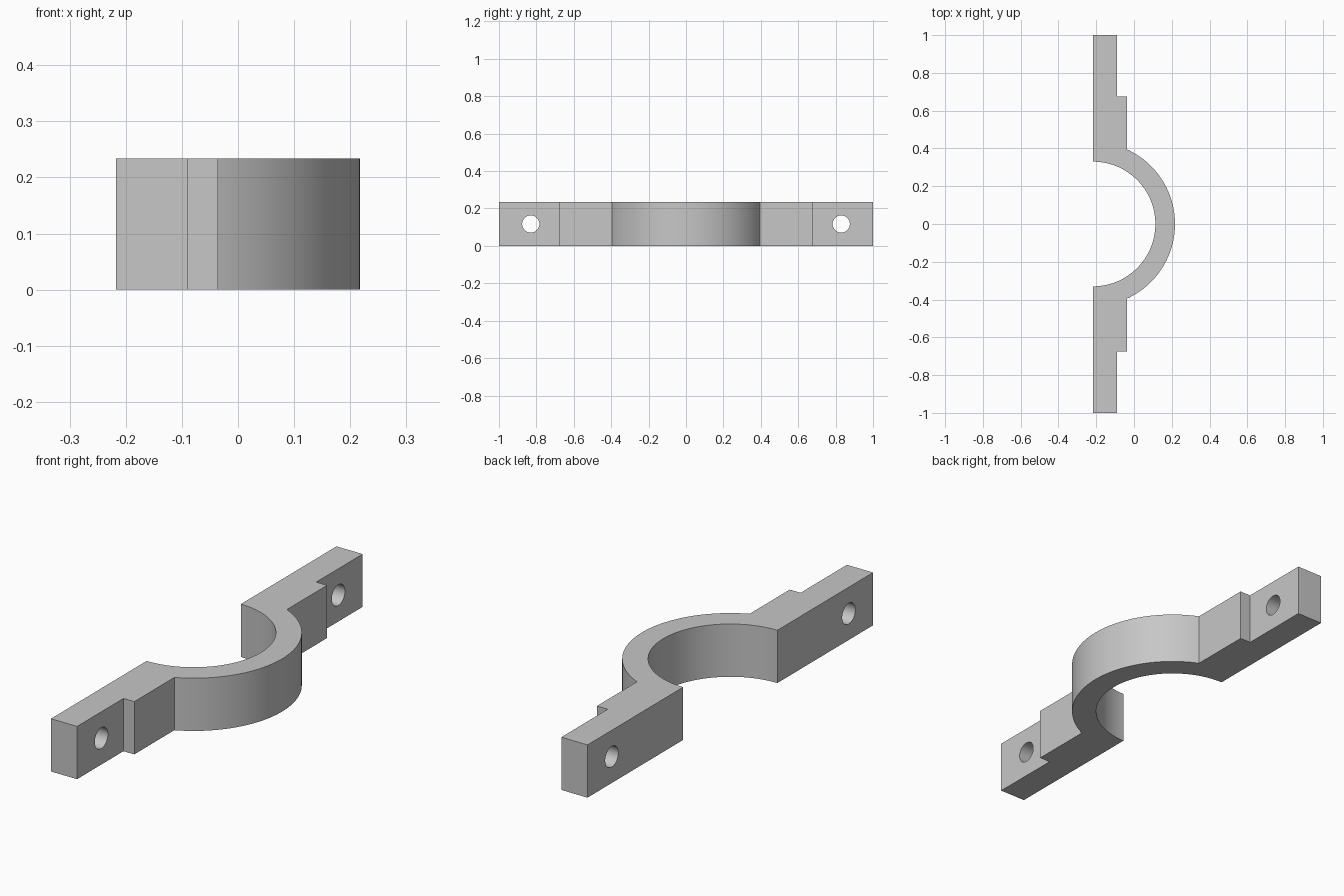
import bpy, bmesh, math

cube = bpy.data.objects.get("Cube")
if cube:
    bpy.data.objects.remove(cube, do_unlink=True)

HEIGHT = 0.234
BACK = -0.217                  # flat back plane, also the arc centre
R_IN, R_OUT = 0.33, 0.434
PAD_X, TAB_X = -0.036, -0.089  # front faces of the thick pad and thin tab
STEP_Y, END_Y = 0.675, 1.0
HOLE_Y, HOLE_R = 0.83, 0.046
SEGMENTS = 64

grey = bpy.data.materials.new("light_grey")
grey.use_nodes = True
colour = (0.57, 0.57, 0.57, 1)
grey.diffuse_color = colour
grey.node_tree.nodes["Principled BSDF"].inputs["Base Color"].default_value = colour


def arc(radius, start, end):
    """Points on an arc around the ring centre."""
    angles = [start + (end - start) * i / SEGMENTS for i in range(SEGMENTS + 1)]
    return [(BACK + radius * math.cos(a), radius * math.sin(a)) for a in angles]


# Clamp outline: inner arc, upper flange, outer arc, lower flange
flange = [(BACK, END_Y), (TAB_X, END_Y), (TAB_X, STEP_Y), (PAD_X, STEP_Y)]
meet = math.acos((PAD_X - BACK) / R_OUT)
outline = (arc(R_IN, -math.pi / 2, math.pi / 2) + flange
           + arc(R_OUT, meet, -meet)
           + [(x, -y) for x, y in reversed(flange)])

bm = bmesh.new()
base = bm.faces.new([bm.verts.new((x, y, 0)) for x, y in outline])
top = bmesh.ops.extrude_face_region(bm, geom=[base])["geom"]
bmesh.ops.translate(bm, vec=(0, 0, HEIGHT),
                    verts=[v for v in top if isinstance(v, bmesh.types.BMVert)])
bmesh.ops.recalc_face_normals(bm, faces=bm.faces)
mesh = bpy.data.meshes.new("clamp_half")
bm.to_mesh(mesh)
bm.free()
mesh.materials.append(grey)
clamp = bpy.data.objects.new("clamp_half", mesh)
bpy.context.collection.objects.link(clamp)

# Bolt holes through both tabs
for side in (-1, 1):
    bpy.ops.mesh.primitive_cylinder_add(
        vertices=48, radius=HOLE_R, depth=0.4,
        location=((BACK + TAB_X) / 2, side * HOLE_Y, HEIGHT / 2),
        rotation=(0, math.pi / 2, 0))
    cutter = bpy.context.object
    cutter.name = "bolt_hole_cutter"
    cutter.hide_render = True
    cutter.data.materials.append(grey)
    hole = clamp.modifiers.new("bolt_hole", 'BOOLEAN')
    hole.operation = 'DIFFERENCE'
    hole.solver = 'EXACT'
    hole.object = cutter
    bpy.ops.object.select_all(action='DESELECT')
    clamp.select_set(True)
    bpy.context.view_layer.objects.active = clamp
    bpy.ops.object.modifier_apply(modifier=hole.name)
    bpy.data.objects.remove(cutter, do_unlink=True)

bpy.ops.object.shade_smooth_by_angle(angle=math.radians(20))
